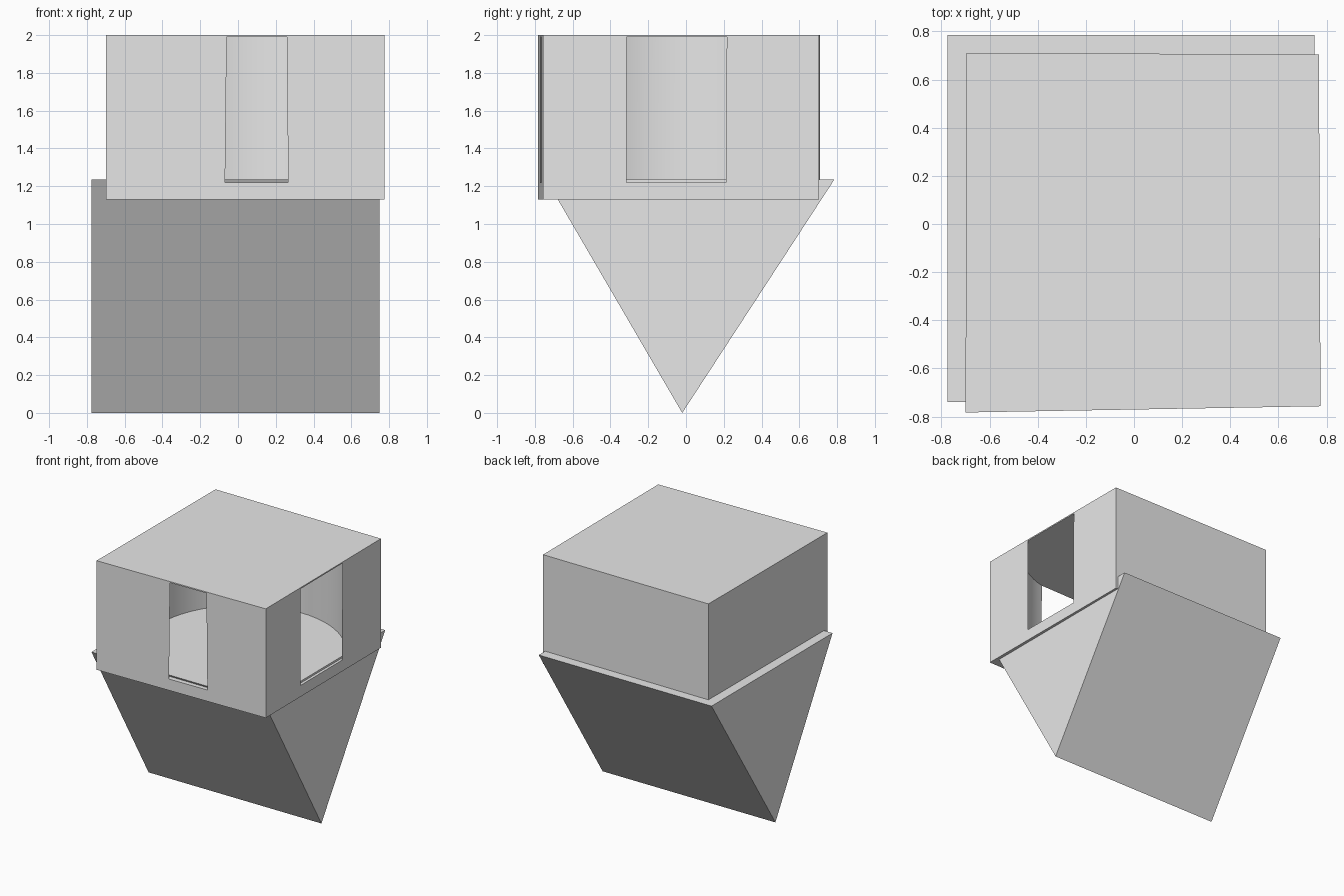
import bpy
import bmesh
from math import cos, sin, tau, radians

cube = bpy.data.objects.get("Cube")
if cube:
    bpy.data.objects.remove(cube, do_unlink=True)

# Single plain colour
grey = bpy.data.materials.new("light grey")
grey.use_nodes = True
colour = (0.8, 0.8, 0.8, 1)
grey.diffuse_color = colour
grey.node_tree.nodes["Principled BSDF"].inputs["Base Color"].default_value = colour


def loft(name, bottom, top):
    """Closed solid between two matching rings of points."""
    bm = bmesh.new()
    low = [bm.verts.new(p) for p in bottom]
    high = [bm.verts.new(p) for p in top]
    count = len(low)
    bm.faces.new(low)
    bm.faces.new(high)
    for i in range(count):
        j = (i + 1) % count
        bm.faces.new((low[i], low[j], high[j], high[i]))
    bmesh.ops.recalc_face_normals(bm, faces=bm.faces)
    mesh = bpy.data.meshes.new(name)
    bm.to_mesh(mesh)
    bm.free()
    mesh.materials.append(grey)
    obj = bpy.data.objects.new(name, mesh)
    bpy.context.collection.objects.link(obj)
    return obj


def ring(cx, cy, z, radius, sides=64):
    return [(cx + radius * cos(tau * i / sides),
             cy + radius * sin(tau * i / sides), z) for i in range(sides)]


# Wedge base standing on its ridge
profile = [(-0.74, 1.235), (-0.02, 0), (0.785, 1.235)]
loft("wedge_base",
     [(-0.775, y, z) for y, z in profile],
     [(0.75, y, z) for y, z in profile])

# Upper block, slightly out of square
corners = [(-0.7, -0.783), (0.775, -0.757), (0.768, 0.705), (-0.695, 0.71)]
block = loft("upper_block",
             [(x, y, 1.13) for x, y in corners],
             [(x, y, 2) for x, y in corners])

# Round chamber that breaks through the front and one side
cutter = loft("chamber_cutter",
              ring(0.087, -0.055, 1.22, 0.734),
              ring(0.088, -0.053, 1.99, 0.734))
cutter.hide_render = True
cut = block.modifiers.new("chamber", "BOOLEAN")
cut.operation = "DIFFERENCE"
cut.solver = "EXACT"
cut.object = cutter
bpy.context.view_layer.objects.active = block
block.select_set(True)
bpy.ops.object.modifier_apply(modifier=cut.name)
bpy.data.objects.remove(cutter, do_unlink=True)
bpy.ops.object.shade_smooth_by_angle(angle=radians(30))
